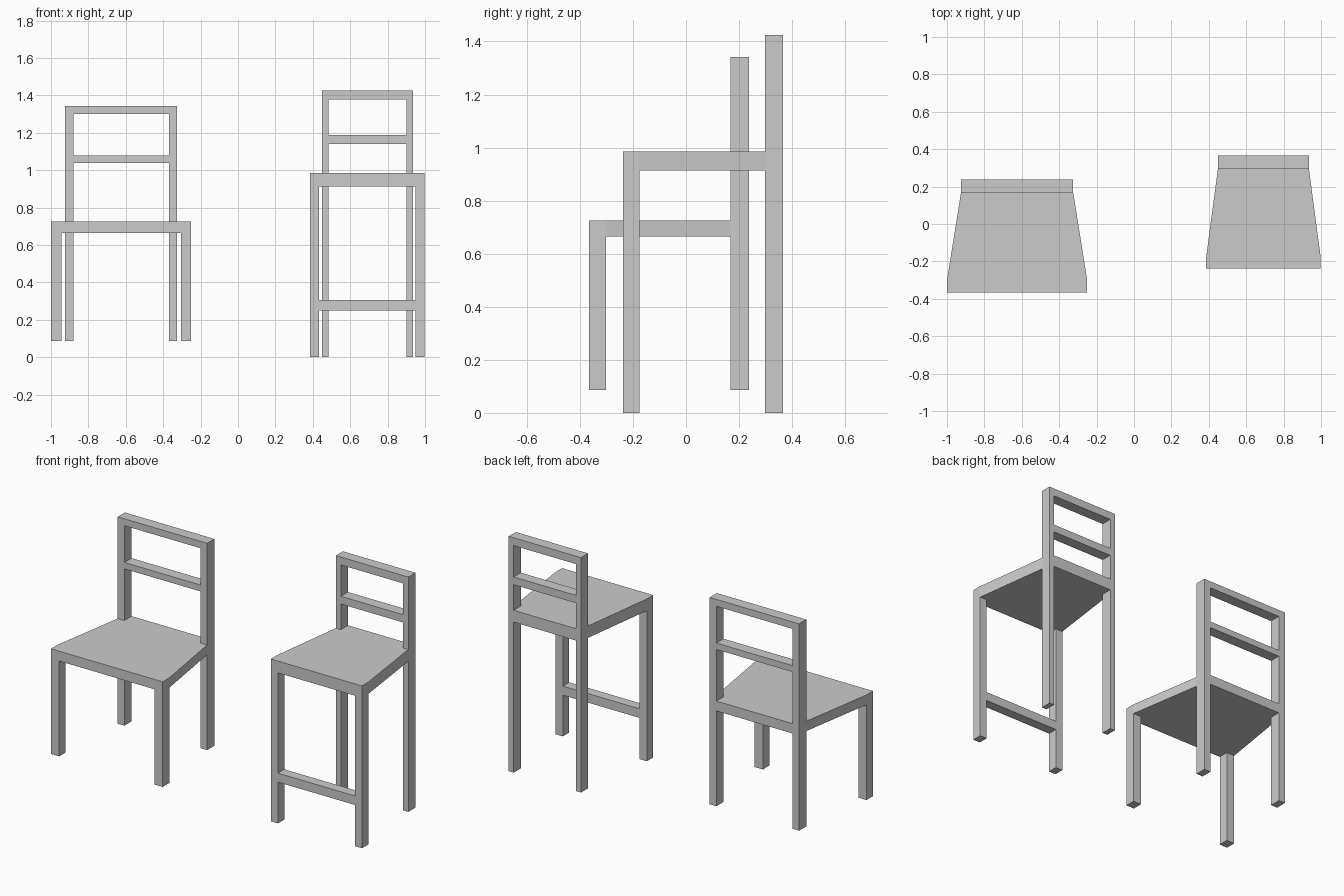
import bpy, bmesh

if "Cube" in bpy.data.objects:
    bpy.data.objects.remove(bpy.data.objects["Cube"])


def prism(name, outline, z0, z1):
    """Extrude a flat outline (counter-clockwise) from z0 up to z1."""
    bm = bmesh.new()
    face = bm.faces.new([bm.verts.new((x, y, z0)) for x, y in outline])
    top = bmesh.ops.extrude_face_region(bm, geom=[face])["geom"]
    for v in top:
        if isinstance(v, bmesh.types.BMVert):
            v.co.z = z1
    bmesh.ops.recalc_face_normals(bm, faces=bm.faces[:])
    mesh = bpy.data.meshes.new(name)
    bm.to_mesh(mesh)
    bm.free()
    obj = bpy.data.objects.new(name, mesh)
    bpy.context.collection.objects.link(obj)
    return obj


def bar(name, x0, x1, y0, y1, z0, z1):
    return prism(name, [(x0, y0), (x1, y0), (x1, y1), (x0, y1)], z0, z1)


def chair(label, cx, front, back, floor, seat, top, mid, front_half, back_half,
          front_w, back_w, footrest=None):
    fy0, fy1 = front
    by0, by1 = back
    # legs, left and right; the back ones run up as posts
    for side, s in (("left", -1), ("right", 1)):
        fx = sorted((cx + s * front_half, cx + s * (front_half - front_w)))
        bx = sorted((cx + s * back_half, cx + s * (back_half - back_w)))
        bar(f"{label}_front_leg_{side}", *fx, fy0, fy1, floor, seat[0])
        bar(f"{label}_back_post_{side}", *bx, by0, by1, floor, top[1])
    # tapered seat ending in front of the posts
    f, b = front_half, back_half
    prism(f"{label}_seat",
          [(cx - f, fy0), (cx + f, fy0), (cx + f, fy1), (cx + b, by0),
           (cx - b, by0), (cx - f, fy1)], *seat)
    # cross rails between the posts
    inner = back_half - back_w
    for part, z in (("seat_rail", seat), ("middle_rail", mid), ("top_rail", top)):
        bar(f"{label}_{part}", cx - inner, cx + inner, by0, by1, *z)
    # footrest between the front legs
    if footrest:
        w = front_half - front_w
        bar(f"{label}_footrest", cx - w, cx + w, fy0, fy1, *footrest)


chair("dining_chair", -0.625, (-0.365, -0.302), (0.168, 0.237), 0.087,
      (0.665, 0.725), (1.3, 1.342), (1.038, 1.077), 0.375, 0.3, 0.055, 0.045)
chair("bar_chair", 0.692, (-0.237, -0.176), (0.297, 0.365), 0.0,
      (0.913, 0.985), (1.377, 1.425), (1.14, 1.187), 0.306, 0.243, 0.048, 0.034,
      footrest=(0.25, 0.305))
